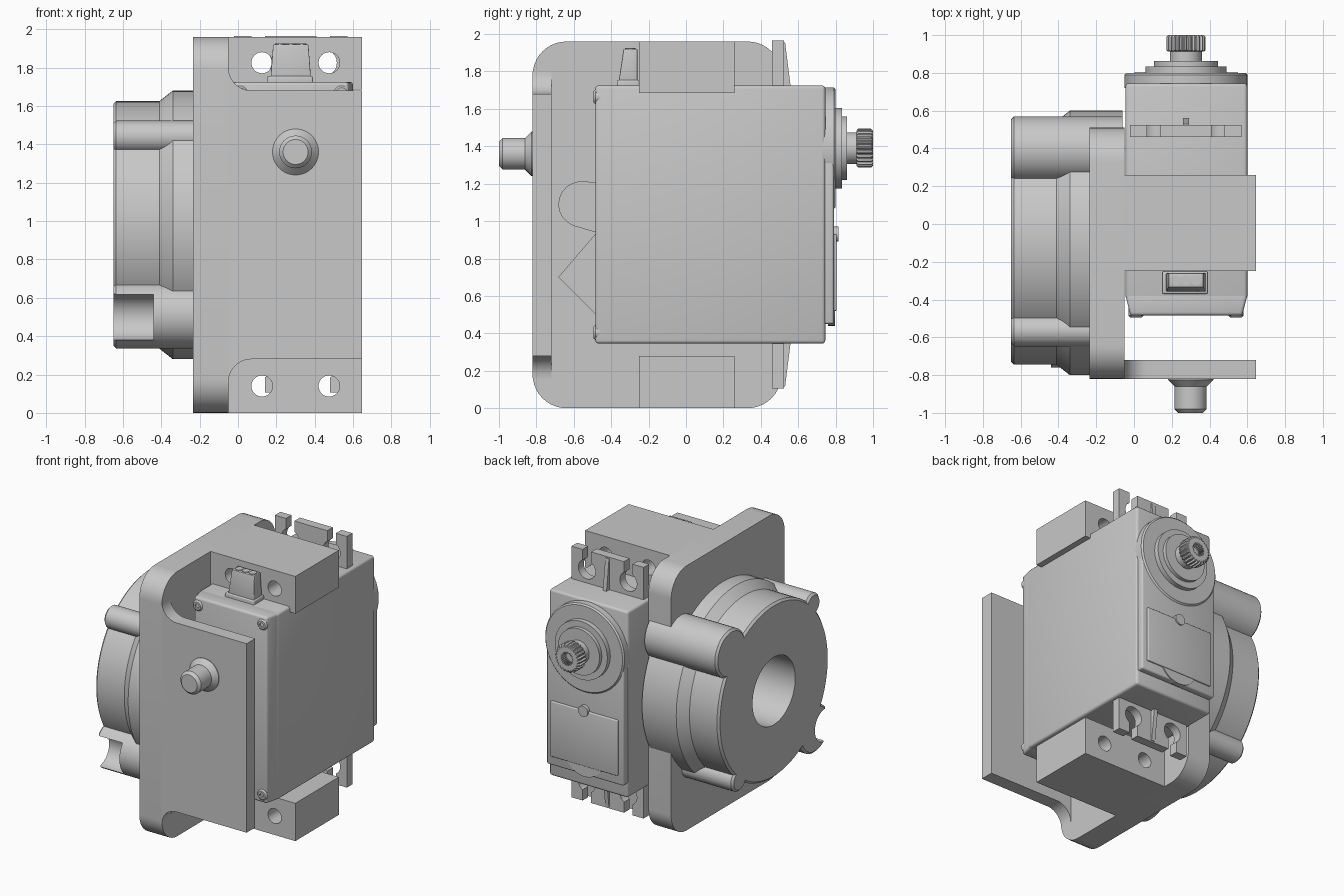
import bpy, bmesh
from math import sin, cos, pi, radians
from mathutils import Vector

if "Cube" in bpy.data.objects:
    bpy.data.objects.remove(bpy.data.objects["Cube"])

GREY = (0.58, 0.58, 0.58, 1)
grey = bpy.data.materials.new("plain_grey")
grey.use_nodes = True
grey.diffuse_color = GREY
grey.node_tree.nodes["Principled BSDF"].inputs["Base Color"].default_value = GREY


def finish(name, bm):
    bmesh.ops.recalc_face_normals(bm, faces=bm.faces[:])
    mesh = bpy.data.meshes.new(name)
    bm.to_mesh(mesh)
    bm.free()
    mesh.materials.append(grey)
    obj = bpy.data.objects.new(name, mesh)
    bpy.context.collection.objects.link(obj)
    return obj


def place(axis, along, u, v):
    """x axis: u=y, v=z.  y axis: u=x, v=z.  z axis: u=x, v=y."""
    return {"x": (along, u, v), "y": (u, along, v), "z": (u, v, along)}[axis]


def prism(name, axis, points, start, end):
    bm = bmesh.new()
    low = [bm.verts.new(place(axis, start, *p)) for p in points]
    high = [bm.verts.new(place(axis, end, *p)) for p in points]
    bm.faces.new(low)
    bm.faces.new(high)
    n = len(points)
    for i in range(n):
        j = (i + 1) % n
        bm.faces.new((low[i], low[j], high[j], high[i]))
    return finish(name, bm)


def box(name, x, y, z, bevel=0.0):
    bm = bmesh.new()
    bmesh.ops.create_cube(bm, size=1)
    for v in bm.verts:
        v.co = Vector([r[0] + (c + 0.5) * (r[1] - r[0]) for c, r in zip(v.co, (x, y, z))])
    if bevel:
        bmesh.ops.bevel(bm, geom=bm.edges[:], offset=bevel, segments=3,
                        profile=0.5, affect="EDGES")
    return finish(name, bm)


def lathe(name, axis, centre, profile, segs=64, tooth=0.0):
    """Stack of rings (position, radius) round an axis, capped at both ends."""
    bm = bmesh.new()
    rings = []
    for along, r in profile:
        ring = []
        for i in range(segs):
            a = 2 * pi * i / segs
            rr = r - (tooth if i % 4 > 1 else 0)
            ring.append(bm.verts.new(place(axis, along, centre[0] + rr * cos(a),
                                           centre[1] + rr * sin(a))))
        rings.append(ring)
    for a, b in zip(rings, rings[1:]):
        for i in range(segs):
            j = (i + 1) % segs
            bm.faces.new((a[i], a[j], b[j], b[i]))
    bm.faces.new(rings[0])
    bm.faces.new(rings[-1])
    return finish(name, bm)


def arc(cx, cy, r, a0, a1, n=10):
    return [(cx + r * cos(radians(a0 + (a1 - a0) * i / n)),
             cy + r * sin(radians(a0 + (a1 - a0) * i / n))) for i in range(n + 1)]


def cut(targets, cutters):
    for target in targets:
        for c in cutters:
            mod = target.modifiers.new("cut", "BOOLEAN")
            mod.operation = "DIFFERENCE"
            mod.solver = "EXACT"
            mod.object = c
            bpy.context.view_layer.objects.active = target
            bpy.ops.object.modifier_apply(modifier=mod.name)
    for c in cutters:
        bpy.data.objects.remove(c)


H = 1.96
MID = H / 2

# Upright mounting plate with rounded corners
Y0, Y1, R = -0.82, 0.51, 0.18
outline = (arc(Y1 - R, H - R, R, 0, 90) + arc(Y0 + R, H - R, R, 90, 180)
           + arc(Y0 + R, R, R, 180, 270) + arc(Y1 - R, R, R, 270, 360))
plate = prism("mounting_plate", "x", outline, -0.235, -0.05)

# Front wall, blended into the plate by fillets above and below
F = 0.12
wall = ([(-0.06, 0.28 - F)] + arc(-0.05 + F, 0.28 - F, F, 180, 90) + [(0.645, 0.28), (0.645, 1.68)]
        + arc(-0.05 + F, 1.68 + F, F, 270, 180) + [(-0.06, 1.68 + F)])
prism("front_wall", "y", wall, Y0, -0.72)

# Blocks that hold the motor ears, each with two screw holes
for name, z0, z1 in (("lower_block", 0, 0.28), ("upper_block", 1.685, H)):
    block = box(name, (-0.06, 0.645), (-0.25, 0.26), (z0, z1))
    zc = 0.14 if z0 == 0 else 1.825
    cut([block], [lathe("hole", "y", (x, zc), [(-0.4, 0.055), (0.4, 0.055)], 32)
                  for x in (0.125, 0.475)])

# Front pivot pin
lathe("front_pin", "y", (0.3, 1.36),
      [(-0.8, 0.12), (-0.825, 0.12), (-0.86, 0.085), (-0.98, 0.085), (-1.0, 0.065)])

# Round housing on the plate's outer side
hub = (-0.10, MID)
flange = lathe("housing_flange", "x", hub, [(-0.06, 0.70), (-0.34, 0.70), (-0.41, 0.645)], 96)
ring = lathe("housing_ring", "x", hub, [(-0.40, 0.645), (-0.635, 0.645), (-0.65, 0.63)], 96)
cut([plate, flange, ring], [lathe("bore", "x", hub, [(-1, 0.25), (0.2, 0.25)], 64)])

# Pockets in the plate's inner face
arm = arc(-0.56, 1.09, 0.12, 80, 250) + [(-0.2, 0.86), (-0.2, 1.2)]
cut([plate, flange], [
    prism("pocket", "x", [(-0.68, 0.7), (-0.44, 0.46), (-0.2, 0.7), (-0.44, 0.98)], -0.16, 0.1),
    prism("arm_pocket", "x", arm, -0.16, 0.1)])

# Lugs round the housing
def lug(name, y, z, r, inner):
    return lathe(name, "x", (y, z), [(inner, r), (-0.635, r), (-0.65, r - 0.015)], 40)

lug("rear_large_lug", 0.395, 1.445, 0.175, -0.06)
open_lug = lug("front_open_lug", -0.585, 0.51, 0.175, -0.2)
cut([open_lug], [lathe("notch", "x", (-0.70, 0.50), [(-0.8, 0.12), (-0.44, 0.12)], 40)])
lug("front_small_lug", -0.565, 1.44, 0.083, -0.2)
lug("rear_small_lug", 0.30, 0.47, 0.083, -0.2)

# Motor body
AX = 0.275
box("motor_body", (-0.045, 0.6), (-0.40, 0.745), (0.345, 1.725), 0.018)
rear = box("motor_end_cover", (-0.045, 0.6), (-0.485, -0.36), (0.345, 1.725), 0.018)
for v in rear.data.vertices:
    if v.co.y < -0.46:
        v.co.x = AX + (v.co.x - AX) * 0.93
for i, x in enumerate((0.01, 0.54)):
    for j, z in enumerate((0.405, 1.665)):
        lathe(f"cover_screw_{i}{j}", "y", (x, z),
              [(-0.44, 0.04), (-0.485, 0.04), (-0.495, 0.03), (-0.495, 0.016), (-0.475, 0.016)], 24)

# Gear cover with its round end, panel and lower disc
SZ = 1.39
box("gear_cover", (-0.04, 0.59), (0.72, 0.79), (0.45, SZ), 0.012)
lathe("gear_cover_round", "y", (AX, SZ), [(0.72, 0.325), (0.79, 0.325), (0.80, 0.315)], 72)
box("cover_panel", (0.0, 0.55), (0.77, 0.805), (0.52, 0.93), 0.006)
lathe("cover_disc", "y", (AX, 0.60), [(0.76, 0.16), (0.797, 0.16)], 40)
lathe("panel_catch", "y", (AX, 0.93), [(0.77, 0.04), (0.815, 0.04)], 24)

# Output bearing steps and toothed shaft
lathe("bearing_steps", "y", (AX, SZ),
      [(0.79, 0.215), (0.835, 0.215), (0.835, 0.17), (0.862, 0.17), (0.862, 0.085), (0.93, 0.085)])
lathe("toothed_shaft", "y", (AX, SZ),
      [(0.912, 0.094), (0.92, 0.104), (0.99, 0.104), (1.0, 0.094), (1.0, 0.05), (0.95, 0.05)],
      96, 0.010)

# Slotted mounting ears and their ribs
for name, side in (("upper", 1), ("lower", -1)):
    def up(z):
        return 1.035 + side * z
    ear = box(name + "_ear", (-0.02, 0.57), (0.46, 0.525), sorted((up(0.6), up(0.93))))
    tools = []
    for x in (0.105, 0.445):
        tools.append(lathe("hole", "y", (x, up(0.79)), [(0.3, 0.07), (0.7, 0.07)], 32))
        tools.append(box("slot", (x - 0.035, x + 0.035), (0.3, 0.7), sorted((up(0.79), up(1.1)))))
    cut([ear], tools)
    prism(name + "_ear_rib", "x",
          [(0.51, up(0.92)), (0.53, up(0.92)), (0.56, up(0.68)), (0.51, up(0.68))], 0.26, 0.29)

# Tapered cable plug on top of the motor
box("plug_base", (0.15, 0.39), (-0.37, -0.25), (1.70, 1.755), 0.008)
plug = box("cable_plug", (0.17, 0.38), (-0.36, -0.26), (1.74, 1.92), 0.006)
for v in plug.data.vertices:
    if v.co.z > 1.85:
        v.co.x = AX + (v.co.x - AX) * 0.88
        v.co.y = -0.26 + (v.co.y + 0.26) * 0.75
for i in range(3):
    lathe(f"plug_wire_{i}", "z", (AX + (i - 1) * 0.055, -0.298), [(1.9, 0.027), (1.925, 0.027)], 20)

# Smooth the round parts and keep edges crisp
for obj in bpy.context.collection.objects:
    if obj.type == "MESH" and obj.data.materials and obj.data.materials[0] == grey:
        obj.select_set(True)
        bpy.context.view_layer.objects.active = obj
bpy.ops.object.shade_smooth_by_angle(angle=radians(30))
